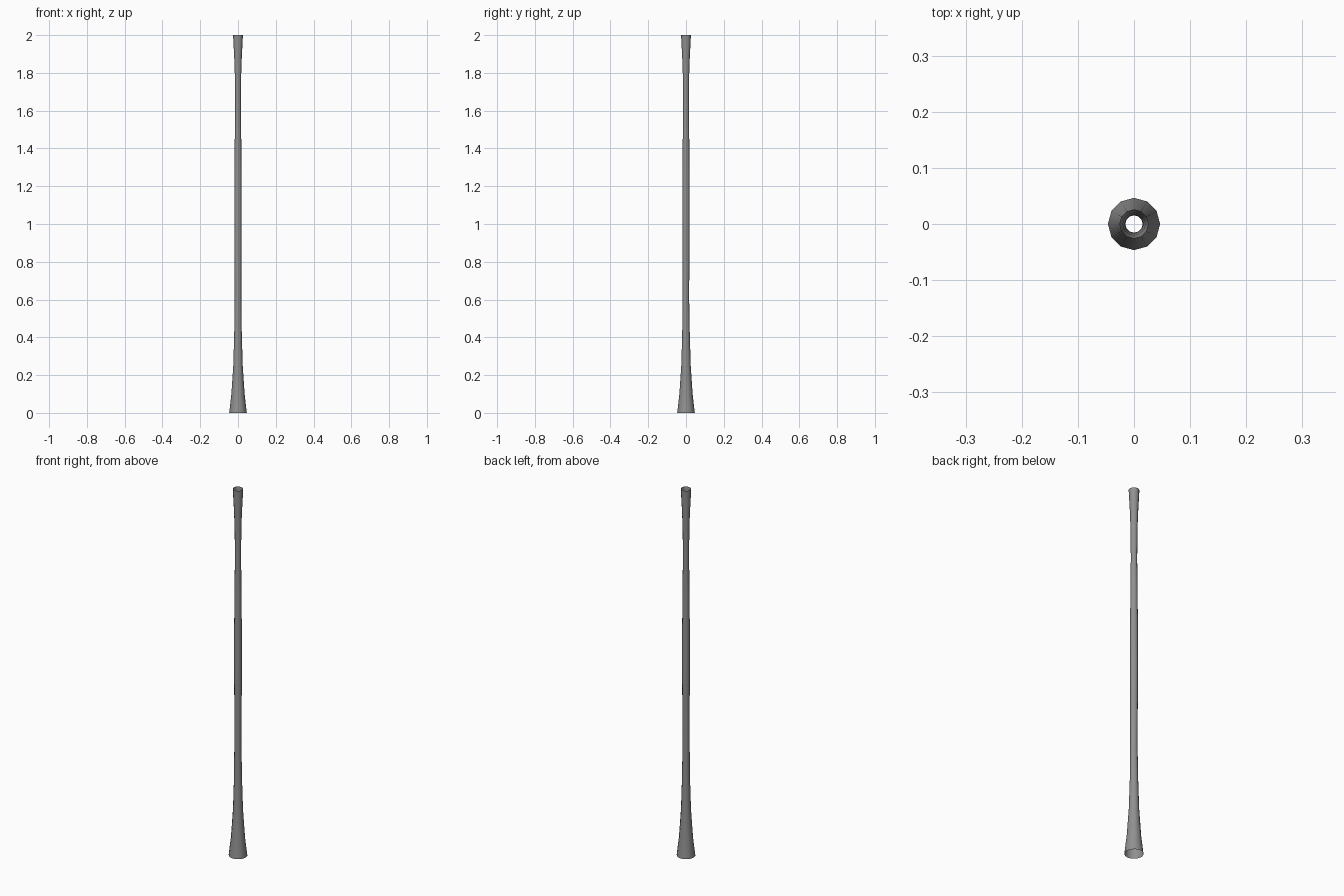
import bpy, bmesh
from math import cos, sin, tau

if "Cube" in bpy.data.objects:
    bpy.data.objects.remove(bpy.data.objects["Cube"])

SIDES = 12
# Flared tube profile: height, radius, slight x and y drift of the hand-shaped wood
PROFILE = [
    (0.00, 0.0465, 0, 0), (0.10, 0.035, 0, 0), (0.25, 0.025, 0, 0),
    (0.42, 0.020, 0, 0), (0.62, 0.0175, 0, -0.001), (0.85, 0.0185, 0, 0),
    (1.05, 0.0195, 0, 0), (1.25, 0.019, 0, 0), (1.42, 0.0175, 0, 0),
    (1.62, 0.0155, 0, 0), (1.78, 0.0165, 0, 0), (1.88, 0.020, 0, 0),
    (2.00, 0.026, 0, 0),
]

# Open-ended wooden tube
bm = bmesh.new()
rings = []
for z, r, dx, dy in PROFILE:
    rings.append([bm.verts.new((dx + r * cos(tau * i / SIDES),
                                dy + r * sin(tau * i / SIDES), z))
                  for i in range(SIDES)])
for low, high in zip(rings, rings[1:]):
    for i in range(SIDES):
        j = (i + 1) % SIDES
        face = bm.faces.new((low[i], low[j], high[j], high[i]))
        face.smooth = True

mesh = bpy.data.meshes.new("wind_tube")
bm.to_mesh(mesh)
bm.free()
tube = bpy.data.objects.new("wind_tube", mesh)
bpy.context.collection.objects.link(tube)

# Dark grey finish
finish = bpy.data.materials.new("dark_grey")
finish.diffuse_color = (0.28, 0.28, 0.28, 1)
finish.use_nodes = True
finish.node_tree.nodes["Principled BSDF"].inputs["Base Color"].default_value = finish.diffuse_color
mesh.materials.append(finish)
